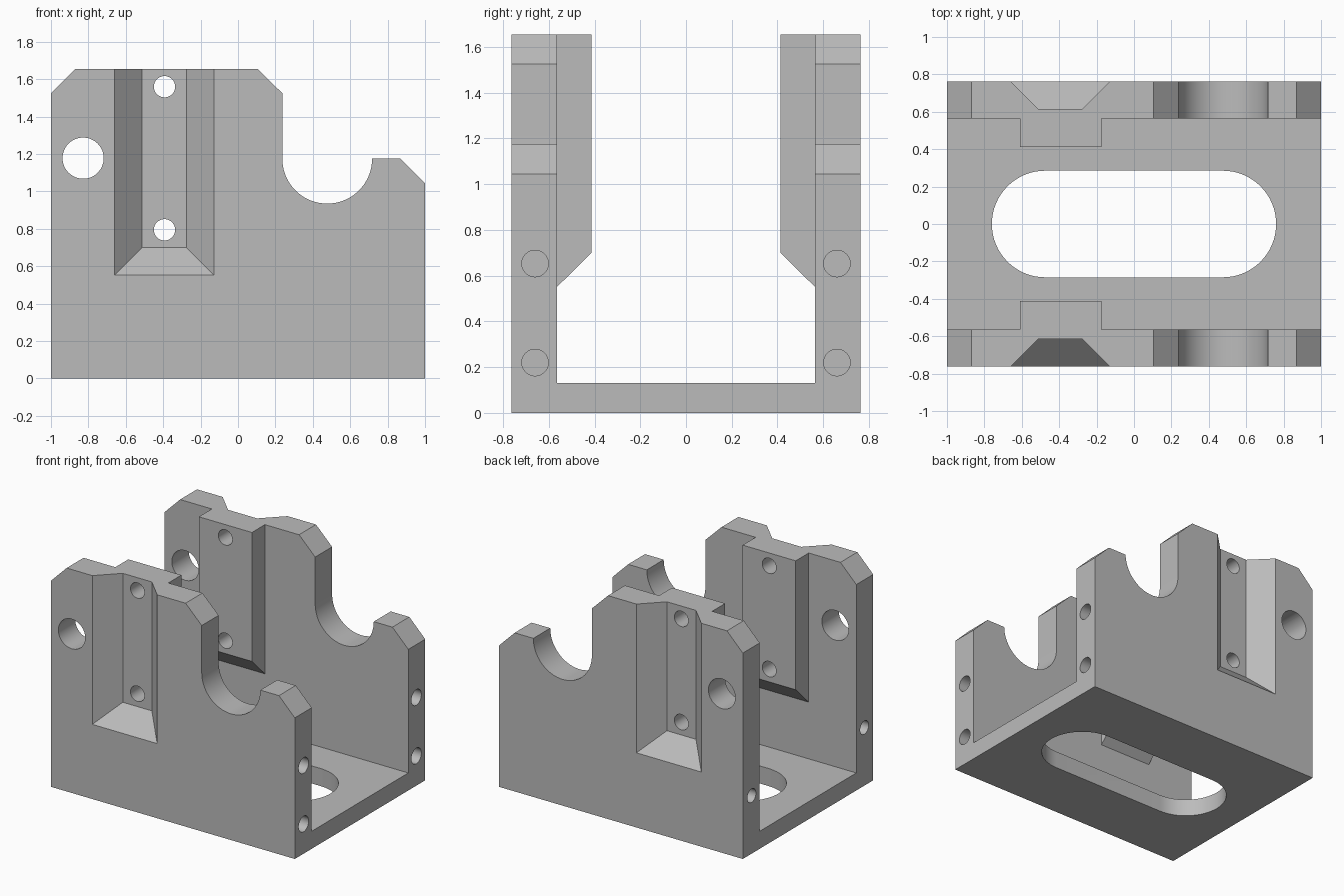
import bpy, bmesh
from math import pi, cos, sin, radians

cube = bpy.data.objects.get("Cube")
if cube:
    bpy.data.objects.remove(cube, do_unlink=True)

grey = bpy.data.materials.new("machined grey")
grey.use_nodes = True
GREY = (0.5, 0.5, 0.5, 1)
grey.diffuse_color = GREY
grey.node_tree.nodes["Principled BSDF"].inputs["Base Color"].default_value = GREY

PLACE = {"x": lambda u, v, d: (d, u, v),
         "y": lambda u, v, d: (u, d, v),
         "z": lambda u, v, d: (u, v, d)}
cutters = []


def finish(name, bm):
    bmesh.ops.recalc_face_normals(bm, faces=bm.faces)
    mesh = bpy.data.meshes.new(name)
    bm.to_mesh(mesh)
    bm.free()
    mesh.materials.append(grey)
    obj = bpy.data.objects.new(name, mesh)
    bpy.context.collection.objects.link(obj)
    return obj


def prism(name, points, axis, low, high):
    """Extrude a flat outline along an axis."""
    bm = bmesh.new()
    ends = [[bm.verts.new(PLACE[axis](u, v, d)) for u, v in points] for d in (low, high)]
    for end in ends:
        bm.faces.new(end)
    n = len(points)
    for i in range(n):
        j = (i + 1) % n
        bm.faces.new((ends[0][i], ends[0][j], ends[1][j], ends[1][i]))
    return finish(name, bm)


def arc(u, v, r, start, end, steps):
    angles = [radians(start + (end - start) * i / steps) for i in range(steps + 1)]
    return [(u + r * cos(a), v + r * sin(a)) for a in angles]


def cut(obj):
    obj.hide_render = True
    cutters.append(obj)


def drill(name, u, v, r, axis, low, high):
    cut(prism(name, arc(u, v, r, 0, 352.5, 47), axis, low, high))


# Main block: side outline with chamfers and round bearing notch
TOP = 1.655
outline = [(-1, 0), (1, 0), (1, 1.045), (0.87, 1.175)]
outline += arc(0.477, 1.175, 0.24, 0, -180, 40)
outline += [(0.237, 1.525), (0.105, TOP), (-0.87, TOP), (-1, 1.525)]
body = prism("bracket_body", outline, "y", -0.763, 0.763)

# Channel between the walls, narrowed by the inner pads
half = [(0.565, 0.13), (0.565, 0.55), (0.413, 0.70), (0.413, 1.9)]
channel = half + [(-y, z) for y, z in reversed(half)]
cut(prism("channel_cutter", channel, "x", -1.2, 1.2))
wide = [(-0.565, 0.13), (0.565, 0.13), (0.565, 1.9), (-0.565, 1.9)]
cut(prism("rear_channel_cutter", wide, "x", -1.3, -0.61))
cut(prism("front_channel_cutter", wide, "x", -0.175, 1.3))

# Rounded slot in the floor
slot = arc(0.475, 0, 0.285, -90, 90, 32) + arc(-0.475, 0, 0.285, 90, 270, 32)
cut(prism("slot_cutter", slot, "z", -0.2, 0.3))

# Cross holes through both walls
drill("large_hole_cutter", -0.828, 1.178, 0.11, "y", -1, 1)
for z in (0.795, 1.56):
    drill("pad_hole_cutter", -0.393, z, 0.057, "y", -1, 1)

for side in (-1, 1):
    # Tapered pocket in the outer face
    bm = bmesh.new()
    for y, grow in ((0.616, 0), (0.863, 0.247)):
        for x in (-0.513 - grow, -0.275 + grow):
            for z in (0.70 - grow, 1.9):
                bm.verts.new((x, side * y, z))
    bmesh.ops.convex_hull(bm, input=bm.verts)
    bmesh.ops.dissolve_limit(bm, angle_limit=0.01, verts=bm.verts, edges=bm.edges)
    cut(finish("pocket_cutter", bm))
    # Blind screw holes in the wall ends
    for z in (0.22, 0.653):
        drill("end_hole_cutter", side * 0.66, z, 0.058, "x", 0.6, 1.2)
    drill("end_hole_cutter", side * 0.66, 0.43, 0.05, "x", -1.2, -0.6)

# Carve the block, bake the result and drop the cutters
for tool in cutters:
    mod = body.modifiers.new(tool.name, "BOOLEAN")
    mod.operation = "DIFFERENCE"
    mod.solver = "EXACT"
    mod.object = tool
bpy.context.view_layer.update()
carved = body.evaluated_get(bpy.context.evaluated_depsgraph_get())
mesh = bpy.data.meshes.new_from_object(carved)
body.modifiers.clear()
body.data = mesh
mesh.materials.clear()
mesh.materials.append(grey)
for poly in mesh.polygons:
    poly.material_index = 0
for tool in cutters:
    bpy.data.objects.remove(tool, do_unlink=True)

# Smooth the bores, keep machined edges crisp
bpy.ops.object.select_all(action="DESELECT")
body.select_set(True)
bpy.context.view_layer.objects.active = body
bpy.ops.object.shade_smooth_by_angle(angle=radians(25))
